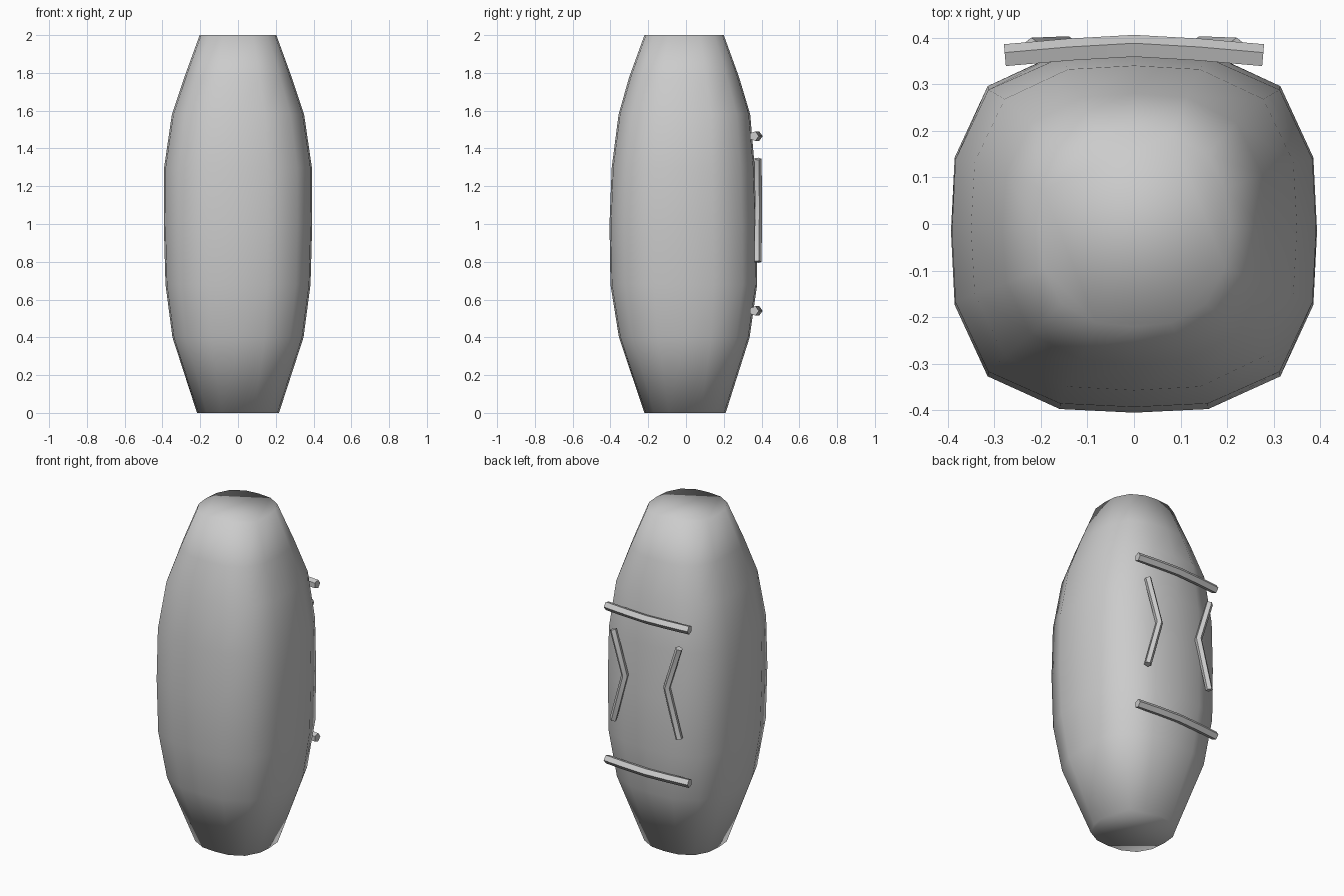
import bpy, bmesh, math
from mathutils import Vector

if "Cube" in bpy.data.objects:
    bpy.data.objects.remove(bpy.data.objects["Cube"])


def finish(name, bm, full_smooth):
    bmesh.ops.recalc_face_normals(bm, faces=bm.faces)
    me = bpy.data.meshes.new(name)
    bm.to_mesh(me)
    bm.free()
    ob = bpy.data.objects.new(name, me)
    bpy.context.collection.objects.link(ob)
    bpy.ops.object.select_all(action='DESELECT')
    ob.select_set(True)
    bpy.context.view_layer.objects.active = ob
    if full_smooth:
        bpy.ops.object.shade_smooth()
    else:
        bpy.ops.object.shade_smooth_by_angle(angle=math.radians(50))
    return ob


def loft(name, rings, full_smooth):
    bm = bmesh.new()
    loops = [[bm.verts.new(p) for p in ring] for ring in rings]
    n = len(loops[0])
    for a, b in zip(loops, loops[1:]):
        for i in range(n):
            j = (i + 1) % n
            bm.faces.new((a[i], a[j], b[j], b[i]))
    bm.faces.new(loops[0][::-1])
    bm.faces.new(loops[-1])
    return finish(name, bm, full_smooth)


def rounded_square(z, hx, front, back, power, sides=16):
    cy, hy = (front + back) / 2, (back - front) / 2
    ring = []
    for i in range(sides):
        a = 2 * math.pi * i / sides
        c, s = math.cos(a), math.sin(a)
        r = (abs(c) ** power + abs(s) ** power) ** (-1 / power)
        ring.append((hx * r * c, cy + hy * r * s, z))
    return ring


def bar(name, path, radius, sides=5):
    pts = [Vector(p) for p in path]
    out = Vector((0, 1, 0))
    rings = []
    for i, p in enumerate(pts):
        d = (pts[min(i + 1, len(pts) - 1)] - pts[max(i - 1, 0)]).normalized()
        side = d.cross(out).normalized()
        up = side.cross(d).normalized()
        rings.append([p + radius * (math.cos(t) * up + math.sin(t) * side)
                      for t in (2 * math.pi * k / sides for k in range(sides))])
    return loft(name, rings, False)


# barrel-shaped body: z, half width, front y, back y, squareness
sections = [
    (0.00, 0.217, -0.22, 0.21, 2.6),
    (0.40, 0.347, -0.355, 0.337, 3.0),
    (0.68, 0.384, -0.40, 0.377, 3.1),
    (1.00, 0.393, -0.405, 0.374, 3.1),
    (1.30, 0.391, -0.393, 0.364, 3.1),
    (1.58, 0.350, -0.357, 0.34, 3.0),
    (1.78, 0.283, -0.30, 0.28, 2.8),
    (2.00, 0.203, -0.22, 0.20, 2.6),
]
loft("body", [rounded_square(*s) for s in sections], True)

# horizontal back bars, slightly bowed outward
for name, z in (("upper_bar", 1.465), ("lower_bar", 0.54)):
    bar(name, [(-0.277, 0.36, z), (-0.14, 0.372, z), (0, 0.38, z),
               (0.14, 0.372, z), (0.277, 0.36, z)], 0.026)

# bent upright bars whose elbows point toward each other
for name, s in (("left_bent_bar", -1), ("right_bent_bar", 1)):
    bar(name, [(s * 0.22, 0.379, 0.80), (s * 0.14, 0.382, 1.09),
               (s * 0.22, 0.379, 1.345)], 0.021)
